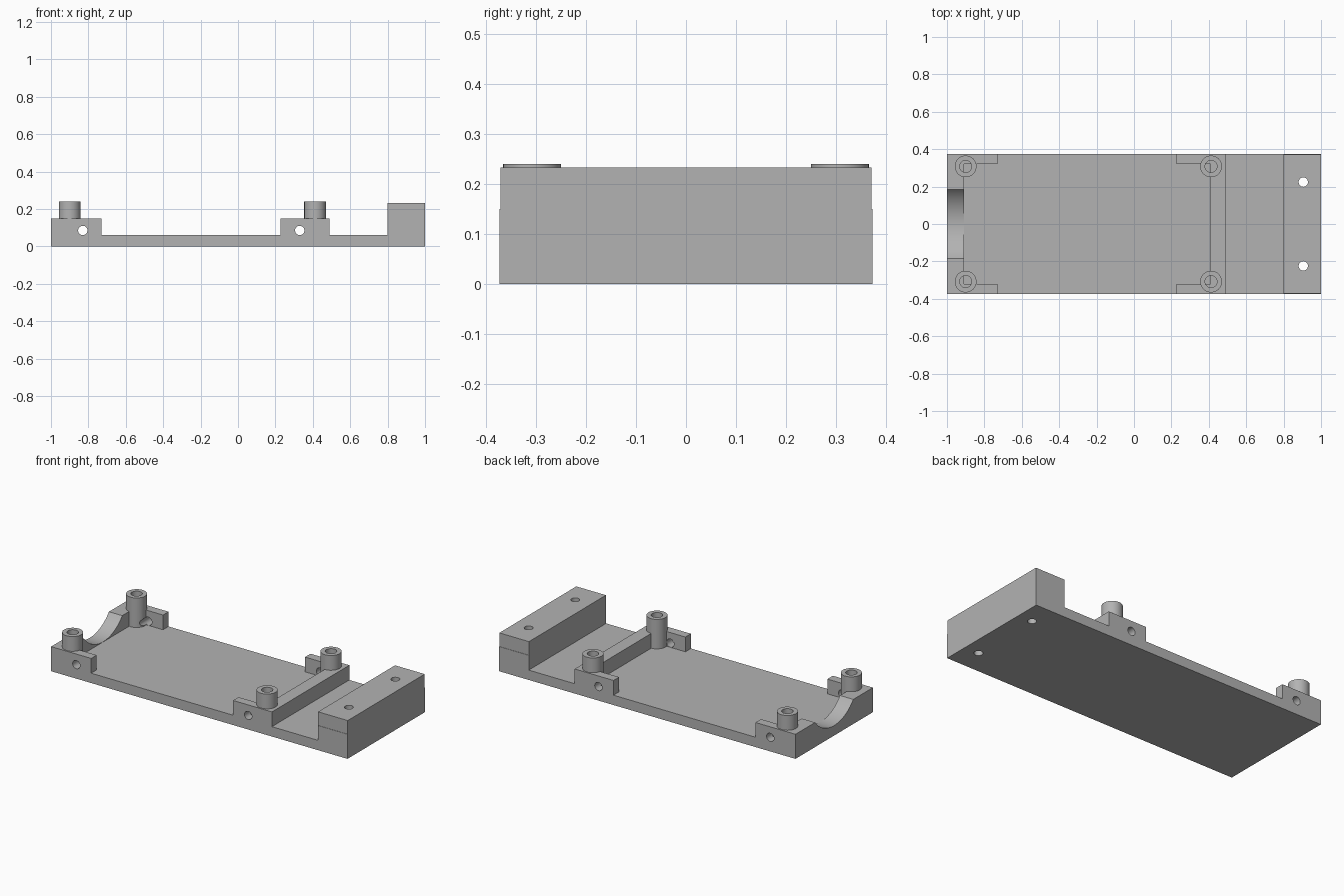
import bpy
import bmesh
from math import pi, radians
from mathutils import Matrix, Vector

old = bpy.data.objects.get("Cube")
if old:
    bpy.data.objects.remove(old, do_unlink=True)

grey = bpy.data.materials.new("plain grey")
grey.use_nodes = True
colour = (0.45, 0.45, 0.45, 1)
grey.diffuse_color = colour
grey.node_tree.nodes["Principled BSDF"].inputs["Base Color"].default_value = colour


def finish(name, bm):
    bmesh.ops.recalc_face_normals(bm, faces=bm.faces)
    mesh = bpy.data.meshes.new(name)
    bm.to_mesh(mesh)
    bm.free()
    mesh.materials.append(grey)
    ob = bpy.data.objects.new(name, mesh)
    bpy.context.collection.objects.link(ob)
    return ob


def box(name, lo, hi):
    lo, hi = Vector(lo), Vector(hi)
    bm = bmesh.new()
    place = Matrix.Translation((lo + hi) / 2) @ Matrix.Diagonal((*(hi - lo), 1))
    bmesh.ops.create_cube(bm, size=1, matrix=place)
    return finish(name, bm)


def rod(name, centre, radius, length, axis, sides=32):
    turn = {"X": Matrix.Rotation(pi / 2, 4, "Y"),
            "Y": Matrix.Rotation(pi / 2, 4, "X"),
            "Z": Matrix.Identity(4)}[axis]
    bm = bmesh.new()
    bmesh.ops.create_cone(bm, cap_ends=True, segments=sides, radius1=radius,
                          radius2=radius, depth=length,
                          matrix=Matrix.Translation(centre) @ turn)
    return finish(name, bm)


def tube(name, x, y, outer, inner, bottom, top):
    bm = bmesh.new()
    pts = [(inner, bottom), (outer, bottom), (outer, top), (inner, top)]
    verts = [bm.verts.new((x + r, y, z)) for r, z in pts]
    edges = [bm.edges.new((verts[i - 1], verts[i])) for i in range(4)]
    bmesh.ops.spin(bm, geom=verts + edges, cent=(x, y, 0), axis=(0, 0, 1),
                   angle=2 * pi, steps=40)
    bmesh.ops.remove_doubles(bm, verts=bm.verts, dist=0.0005)
    return finish(name, bm)


def select(ob):
    bpy.ops.object.select_all(action="DESELECT")
    ob.select_set(True)
    bpy.context.view_layer.objects.active = ob


def cut(ob, cutters):
    select(ob)
    for c in cutters:
        mod = ob.modifiers.new("cut", "BOOLEAN")
        mod.operation = "DIFFERENCE"
        mod.solver = "EXACT"
        mod.object = c
        bpy.ops.object.modifier_apply(modifier=mod.name)


W, FLOOR, WALL = 0.373, 0.06, 0.15

# Tray and raised end block
tray = box("tray", (-1, -W, 0), (1, W, WALL))
end_block = box("end_block", (0.8, -0.371, WALL), (1, 0.371, 0.233))

# Hollow standoffs at the corners of the bay
posts = []
for x, end in ((-0.9, "outer"), (0.412, "inner")):
    for side, label in ((-1, "front"), (1, "back")):
        posts.append(tube(f"{end}_{label}_post", x, side * 0.308,
                          0.058, 0.032, FLOOR - 0.01, 0.24))

# Pockets and the scooped notch in the end wall
pockets = [
    box("bay_cutter", (-0.91, -0.32, FLOOR), (0.41, 0.32, 0.5)),
    box("side_gap_cutter", (-0.73, -0.6, FLOOR), (0.228, 0.6, 0.5)),
    box("channel_cutter", (0.49, -0.6, FLOOR), (0.8, 0.6, 0.5)),
    rod("notch_cutter", (-0.95, 0, 0.296), 0.235, 0.2, "X", 96),
]
# Screw holes through the side walls and the end block
side_holes = [rod("side_hole_cutter", (x, 0, 0.0855), 0.025, 2, "Y")
              for x in (-0.83, 0.33)]
block_holes = [rod("block_hole_cutter", (0.905, y, 0.1), 0.025, 1, "Z")
               for y in (-0.224, 0.224)]

cut(tray, pockets + side_holes + block_holes)
cut(end_block, block_holes)
for post in posts:
    cut(post, side_holes)

for helper in pockets + side_holes + block_holes:
    bpy.data.objects.remove(helper, do_unlink=True)

for ob in [tray, end_block] + posts:
    select(ob)
    bpy.ops.object.shade_smooth_by_angle(angle=radians(30))
